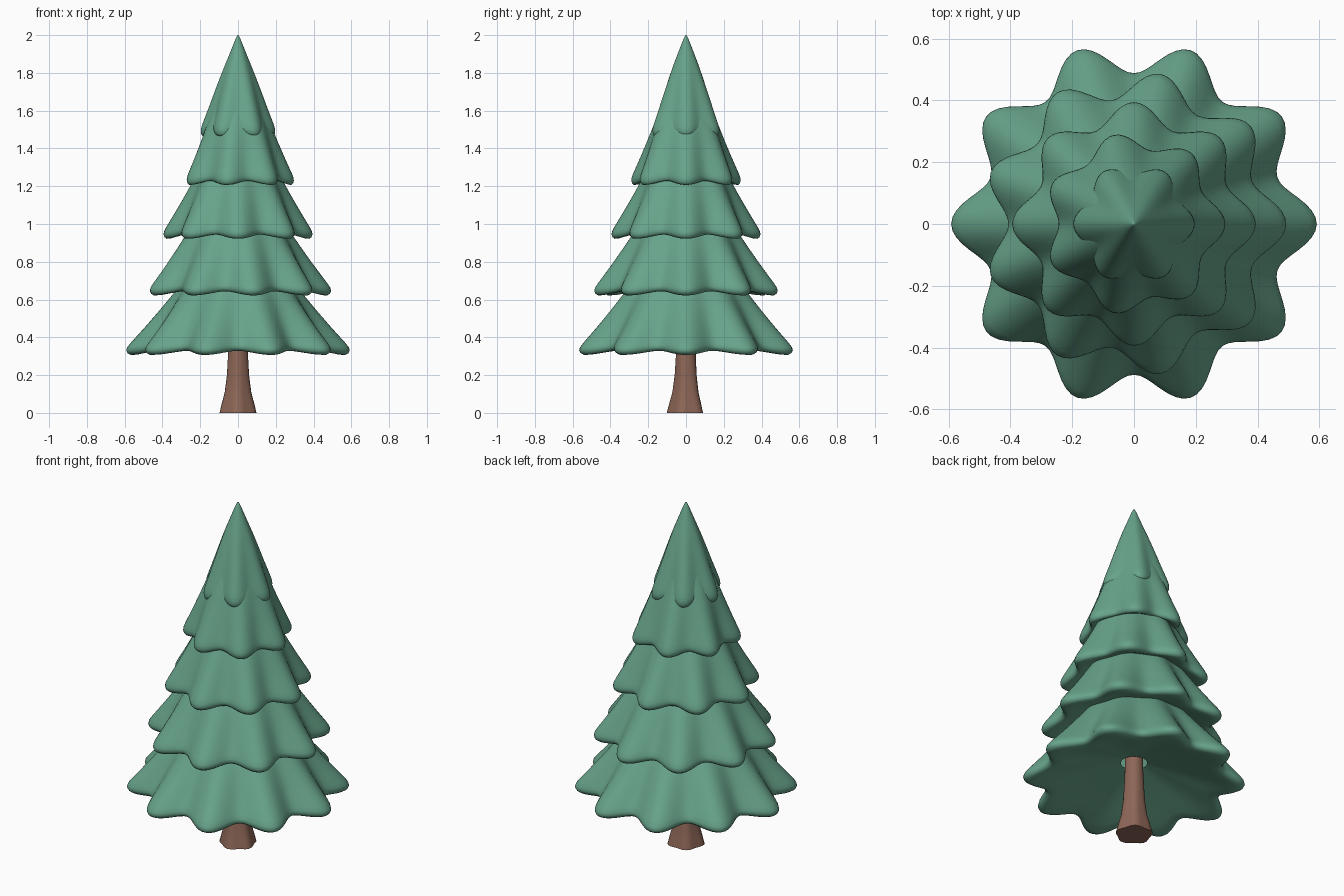
import bpy, bmesh, math

if "Cube" in bpy.data.objects:
    bpy.data.objects.remove(bpy.data.objects["Cube"])


def material(name, rgb):
    m = bpy.data.materials.new(name)
    m.diffuse_color = (*rgb, 1)
    m.use_nodes = True
    m.node_tree.nodes["Principled BSDF"].inputs["Base Color"].default_value = m.diffuse_color
    return m


green = material("needle green", (0.136, 0.366, 0.254))
brown = material("bark brown", (0.27, 0.135, 0.095))


def lofted(name, rows, lobes, phase, per_lobe, mat, cap_first=False, cap_last=False):
    """Rings going downwards; each row is (tip radius, valley radius, tip z, valley z)."""
    bm = bmesh.new()
    n = lobes * per_lobe
    rings = []
    for rt, rv, zt, zv in rows:
        ring = []
        for i in range(n):
            a = 2 * math.pi * i / n
            f = 0.5 + 0.5 * math.cos(a * lobes)
            r, z = rv + (rt - rv) * f, zv + (zt - zv) * f
            ring.append(bm.verts.new((r * math.cos(a + phase), r * math.sin(a + phase), z)))
        rings.append(ring)
    for up, low in zip(rings, rings[1:]):
        for i in range(n):
            j = (i + 1) % n
            bm.faces.new((up[i], low[i], low[j], up[j]))
    if cap_first:
        bm.faces.new(rings[0])
    if cap_last:
        bm.faces.new(rings[-1][::-1])
    bmesh.ops.recalc_face_normals(bm, faces=bm.faces)
    # an open shell: make sure the outside faces outwards
    bm.faces.ensure_lookup_table()
    face = bm.faces[n]
    c = face.calc_center_median()
    if face.normal.x * c.x + face.normal.y * c.y < 0:
        bmesh.ops.reverse_faces(bm, faces=bm.faces)
    me = bpy.data.meshes.new(name)
    bm.to_mesh(me)
    bm.free()
    me.materials.append(mat)
    for p in me.polygons:
        p.use_smooth = True
    ob = bpy.data.objects.new(name, me)
    bpy.context.collection.objects.link(ob)
    return ob


# skirt profiles: tip and valley radius as fractions, tip and valley height
SIDE = [(0.28, 0.28, 0.55, 0.55), (0.57, 0.55, 0.33, 0.33), (0.83, 0.70, 0.15, 0.16)]
PEAK = [(0.01, 0.01, 0.541, 0.541), (0.05, 0.05, 0.53, 0.53), (0.22, 0.22, 0.44, 0.44),
        (0.44, 0.42, 0.34, 0.34), (0.81, 0.70, 0.14, 0.14)]
RIM = [(0.975, 0.79, 0.06, 0.075), (1.01, 0.815, 0.03, 0.048), (0.965, 0.78, -0.002, 0.025),
       (0.85, 0.71, 0.012, 0.032)]

# branch tiers: each has one lobe fewer than the one below
tiers = [(0.6, 0.30, 10), (0.5, 0.615, 9), (0.4, 0.915, 8), (0.3, 1.20, 7), (0.2, 1.46, 6)]
for k, (R, z0, lobes) in enumerate(tiers):
    top = k == len(tiers) - 1
    depth = 0.08 + 0.1 * R
    under = [(0.5, 0.48, 0.08, 0.08), (0.07 / R, 0.07 / R, depth, depth)]
    rows = [(a * R, b * R, z0 + c, z0 + d) for a, b, c, d in (PEAK if top else SIDE) + RIM + under]
    ob = lofted("branch_tier_%d" % (k + 1), rows, lobes, 0, 8, green, cap_first=top)
    sub = ob.modifiers.new("smooth", 'SUBSURF')
    sub.levels = sub.render_levels = 1

# trunk flaring into five soft roots
trunk_rows = [(0.04, 0.04, 0.8, 0.8), (0.05, 0.05, 0.36, 0.36), (0.06, 0.056, 0.2, 0.2),
              (0.072, 0.066, 0.11, 0.11), (0.09, 0.08, 0.045, 0.045), (0.102, 0.088, 0, 0)]
lofted("trunk", trunk_rows, 5, -math.pi / 2, 6, brown, cap_first=True, cap_last=True)
for o in bpy.data.objects:
    o.select_set(o.name == "trunk")
bpy.context.view_layer.objects.active = bpy.data.objects["trunk"]
bpy.ops.object.shade_smooth_by_angle(angle=math.radians(40))
